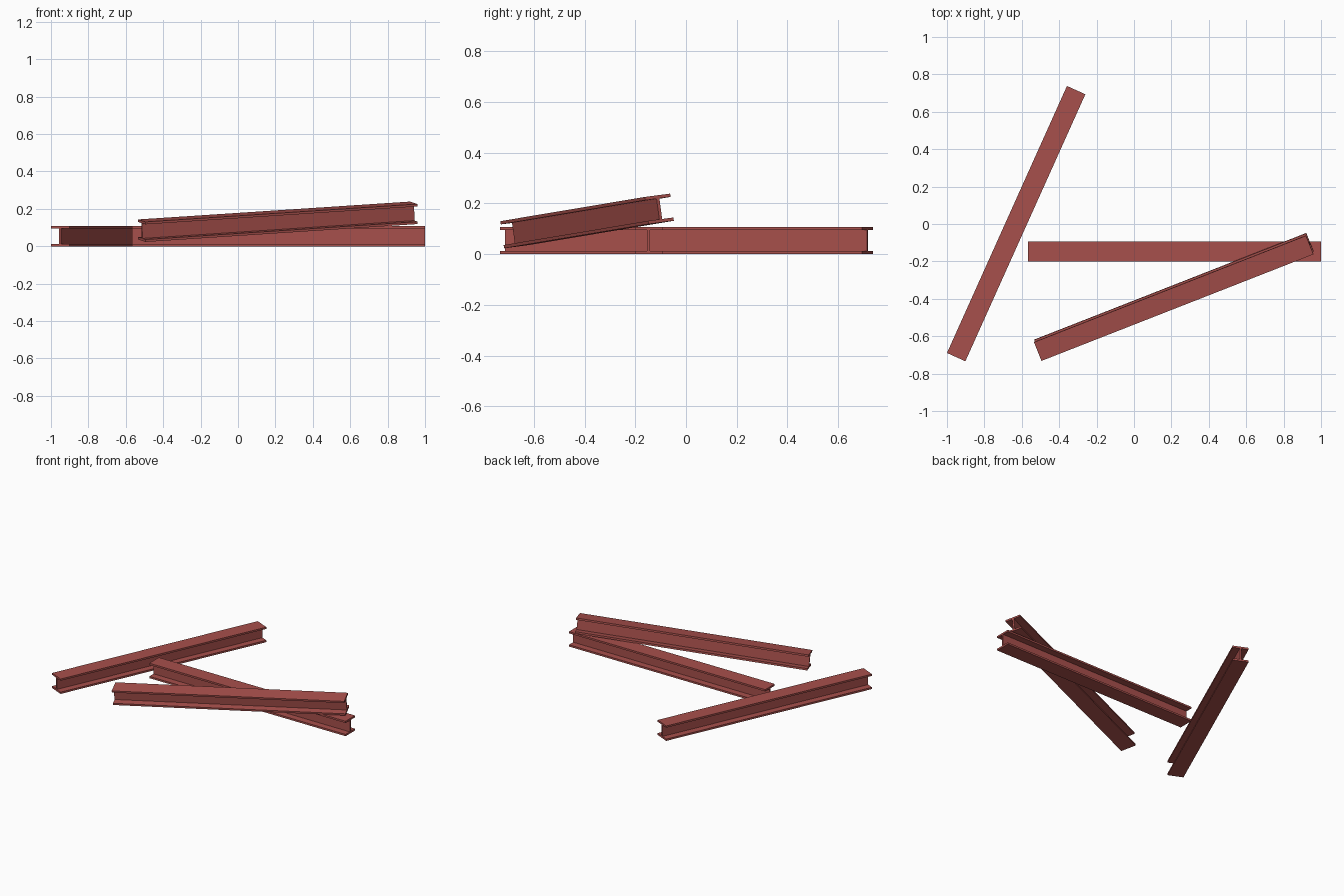
import bpy, bmesh
from math import radians

cube = bpy.data.objects.get("Cube")
if cube:
    bpy.data.objects.remove(cube, do_unlink=True)

LENGTH, WIDTH, HEIGHT = 1.565, 0.108, 0.108
FLANGE, WEB = 0.013, 0.012

# Rusty red steel
steel = bpy.data.materials.new("red_steel")
steel.use_nodes = True
color = (0.39, 0.08, 0.072, 1)
steel.diffuse_color = color
bsdf = next(n for n in steel.node_tree.nodes if n.type == 'BSDF_PRINCIPLED')
bsdf.inputs["Base Color"].default_value = color


def i_beam(name, location, rotation):
    """Extrude an I-shaped profile along local x, centred on its origin."""
    w, h, t = WIDTH / 2, HEIGHT / 2, WEB / 2
    inner = h - FLANGE
    half = [(w, -h), (w, -inner), (t, -inner), (t, inner), (w, inner), (w, h)]
    profile = half + [(-y, z) for y, z in reversed(half)]
    bm = bmesh.new()
    end = bm.faces.new([bm.verts.new((-LENGTH / 2, y, z)) for y, z in profile])
    result = bmesh.ops.extrude_face_region(bm, geom=[end], use_keep_orig=True)
    moved = [g for g in result["geom"] if isinstance(g, bmesh.types.BMVert)]
    bmesh.ops.translate(bm, verts=moved, vec=(LENGTH, 0, 0))
    bmesh.ops.recalc_face_normals(bm, faces=bm.faces)
    mesh = bpy.data.meshes.new(name)
    bm.to_mesh(mesh)
    bm.free()
    mesh.materials.append(steel)
    beam = bpy.data.objects.new(name, mesh)
    beam.location = location
    beam.rotation_euler = [radians(a) for a in rotation]
    bpy.context.collection.objects.link(beam)


# Two beams lie flat, the third leans across one of them
i_beam("left_flat_beam", (-0.63, 0.002, HEIGHT / 2), (0, 0, 65.8))
i_beam("middle_flat_beam", (0.216, -0.147, HEIGHT / 2), (0, 0, 0))
i_beam("leaning_beam", (0.213, -0.39, 0.131), (7, -3.5, 21.4))
